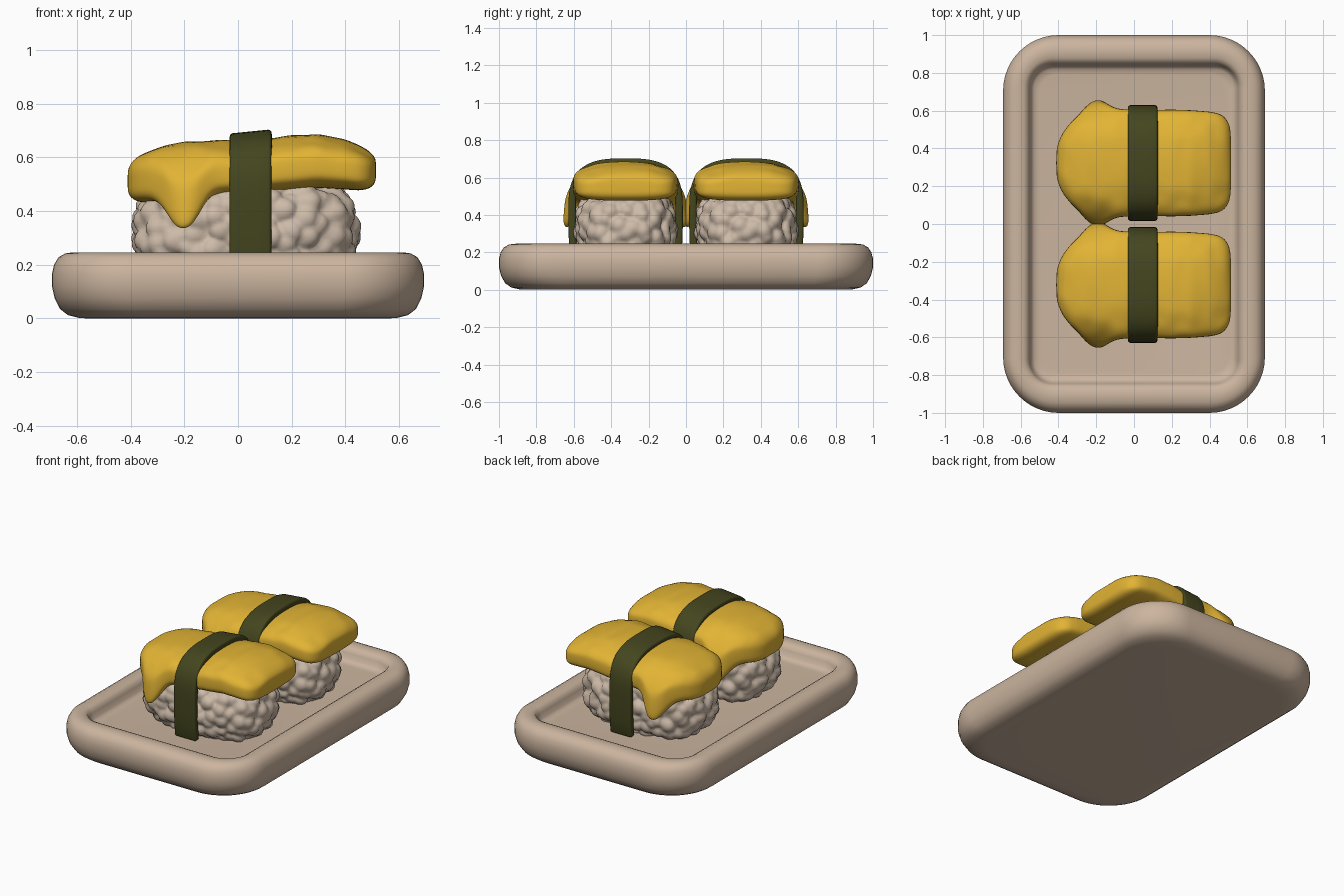
import bpy, bmesh, math
from mathutils import Vector, noise

if "Cube" in bpy.data.objects:
    bpy.data.objects.remove(bpy.data.objects["Cube"])


def material(name, rgb):
    m = bpy.data.materials.new(name)
    m.diffuse_color = (*rgb, 1)
    m.use_nodes = True
    m.node_tree.nodes["Principled BSDF"].inputs["Base Color"].default_value = m.diffuse_color
    return m


TRAY = material("tray beige", (0.60, 0.46, 0.345))
RICE = material("rice beige", (0.61, 0.495, 0.395))
EGG = material("egg yellow", (0.76, 0.455, 0.035))
NORI = material("seaweed green", (0.058, 0.06, 0.013))


def finish(bm, name, mat):
    bmesh.ops.recalc_face_normals(bm, faces=bm.faces)
    me = bpy.data.meshes.new(name)
    bm.to_mesh(me)
    bm.free()
    me.materials.append(mat)
    me.polygons.foreach_set("use_smooth", [True] * len(me.polygons))
    ob = bpy.data.objects.new(name, me)
    bpy.context.collection.objects.link(ob)
    return ob


def loft(rings, name, mat):
    bm = bmesh.new()
    loops = [[bm.verts.new(p) for p in r] for r in rings]
    n = len(loops[0])
    for a, b in zip(loops, loops[1:]):
        for i in range(n):
            j = (i + 1) % n
            bm.faces.new((a[i], a[j], b[j], b[i]))
    bm.faces.new(loops[0])
    bm.faces.new(loops[-1])
    return finish(bm, name, mat)


def spow(v, e):
    return math.copysign(abs(v) ** e, v)


def smooth(t):
    t = min(max(t, 0), 1)
    return t * t * (3 - 2 * t)


# Tray: rounded rectangles stacked along a rim profile of (inset, height)
def rounded_rect(inset, z):
    hx, hy = 0.693 - inset, 1.0 - inset * 1.1
    r = max(0.295 - 1.2 * inset, 0.1)
    if z < 0.12:                                  # rounder underside corners
        r = 0.295 - 0.3 * inset
    pts = []
    for q, (sx, sy) in enumerate([(1, 1), (-1, 1), (-1, -1), (1, -1)]):
        for k in range(13):
            a = math.radians(q * 90 + k * 7.5)
            pts.append((sx * (hx - r) + r * math.cos(a),
                        sy * (hy - r) + r * math.sin(a), z))
    return pts


RIM = [(0.13, 0), (0.10, 0.002), (0.06, 0.012), (0.03, 0.035), (0.01, 0.075),
       (0, 0.12), (0, 0.165), (0.008, 0.2), (0.025, 0.228), (0.05, 0.242),
       (0.08, 0.246), (0.11, 0.243), (0.13, 0.232), (0.14, 0.21),
       (0.15, 0.178), (0.165, 0.164), (0.19, 0.16)]
loft([rounded_rect(*p) for p in RIM], "tray", TRAY)


# Rice: rounded block covered in grain-sized lumps
def make_rice():
    bm = bmesh.new()
    bmesh.ops.create_icosphere(bm, subdivisions=6, radius=1)
    R = (0.405, 0.258, 0.21)
    for v in bm.verts:
        d = v.co.normalized()
        r = sum(abs(c / k) ** 2.8 for c, k in zip(d, R)) ** (-1 / 2.8)
        p = d * r
        dist = noise.voronoi(p * 15)[0][0]
        v.co = p + d * 0.05 * (0.5 - dist * dist) + Vector((0.03, 0, 0.325))
        v.co.z = max(v.co.z, 0.155)
    return finish(bm, "rice_back", RICE)


# Egg slab: stations of (x, half width, bottom, top)
STATIONS = [(-0.412, 0.06, 0.475, 0.545), (-0.402, 0.11, 0.45, 0.575),
            (-0.375, 0.165, 0.435, 0.602), (-0.33, 0.22, 0.43, 0.625),
            (-0.27, 0.26, 0.43, 0.645), (-0.2, 0.276, 0.44, 0.658),
            (-0.1, 0.286, 0.45, 0.665), (0.05, 0.28, 0.46, 0.665),
            (0.2, 0.283, 0.475, 0.682), (0.3, 0.28, 0.485, 0.685),
            (0.4, 0.272, 0.48, 0.668), (0.45, 0.262, 0.476, 0.648),
            (0.48, 0.245, 0.48, 0.632), (0.5, 0.215, 0.49, 0.615),
            (0.51, 0.18, 0.505, 0.60), (0.514, 0.13, 0.52, 0.585)]


def egg_ring(x, w, bottom, top):
    mid, h = (bottom + top) / 2, (top - bottom) / 2
    drip = math.exp(-(abs(x + 0.2) / 0.075) ** 2.6)
    dome = 0.035 + 0.02 * math.exp(-((x - 0.045) / 0.1) ** 2)
    pts = []
    for k in range(48):
        a = math.tau * k / 48
        c, s = spow(math.cos(a), 0.54), spow(math.sin(a), 0.54)
        y, z = w * c, mid + h * s
        up = (s + 1) / 2
        z -= dome * (y / 0.28) ** 2 * up              # domed top
        edge = smooth((abs(c) - 0.65) / 0.35) * drip  # drips on both sides
        y += math.copysign(0.068 * edge * (1 - 0.4 * up), c)
        z -= edge * (0.175 - 0.125 * up)
        z += 0.009 * noise.noise(Vector((x, y, z)) * 12) * up
        pts.append((x, y, z))
    return pts


def make_egg():
    rings = []
    for a, b in zip(STATIONS, STATIONS[1:]):
        n = max(1, round((b[0] - a[0]) / 0.025))
        for k in range(n):
            rings.append(egg_ring(*[p + (q - p) * k / n for p, q in zip(a, b)]))
    rings.append(egg_ring(*STATIONS[-1]))
    ob = loft(rings, "egg_back", EGG)
    ob.modifiers.new("Smooth", 'SUBSURF').levels = 1
    return ob


# Seaweed band: arch swept across a short width
def make_band():
    path = [(0.294, 0.158), (0.303, 0.25), (0.306, 0.34)]
    for k in range(33):
        a = math.pi * k / 32
        path.append((0.306 * spow(math.cos(a), 0.69),
                     0.43 + 0.266 * max(math.sin(a), 0) ** 0.69))
    path += [(-0.306, 0.34), (-0.303, 0.25), (-0.294, 0.158)]
    bm = bmesh.new()
    cols = []
    for y, z in path:
        tilt = 0.1 * smooth((z - 0.45) / 0.2)
        cols.append([bm.verts.new((x, y, z + tilt * (x - 0.045)))
                     for x in (-0.032, 0.02, 0.07, 0.124)])
    for a, b in zip(cols, cols[1:]):
        for i in range(3):
            bm.faces.new((a[i], a[i + 1], b[i + 1], b[i]))
    ob = finish(bm, "seaweed_band_back", NORI)
    if sum(p.normal.z for p in ob.data.polygons) < 0:
        ob.data.flip_normals()
    s = ob.modifiers.new("Thickness", 'SOLIDIFY')
    s.thickness, s.offset = 0.04, -1
    b = ob.modifiers.new("Soft edges", 'BEVEL')
    b.width, b.segments = 0.012, 3
    return ob


# Two matching pieces, one at the back and one at the front
for make in (make_rice, make_egg, make_band):
    back = make()
    front = back.copy()
    front.name = back.name.replace("back", "front")
    bpy.context.collection.objects.link(front)
    back.location.y, front.location.y = 0.323, -0.323
